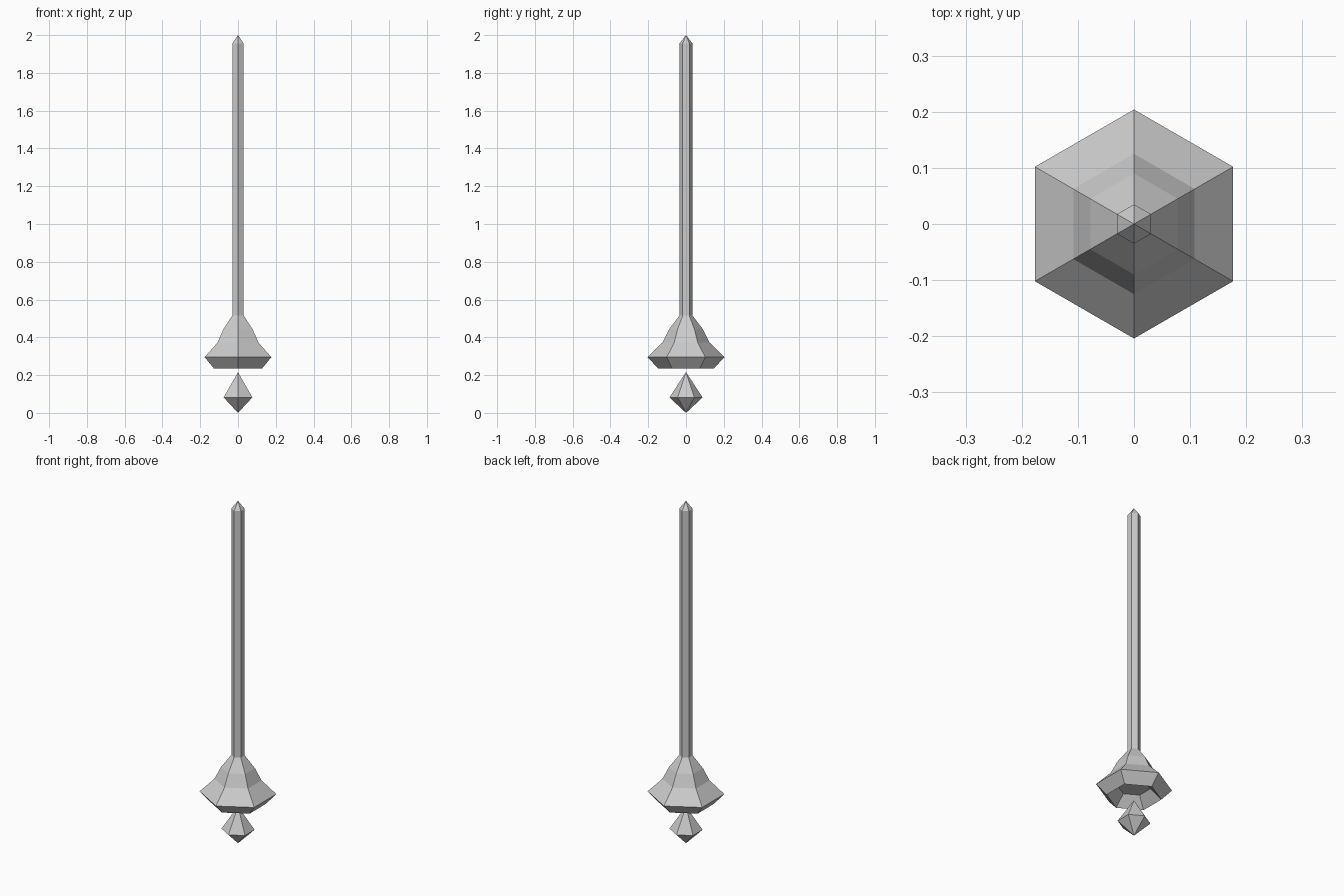
import bpy, bmesh
from math import sin, cos, pi

if "Cube" in bpy.data.objects:
    bpy.data.objects.remove(bpy.data.objects["Cube"])

SIDES = 6


def lathe(name, profile):
    """Six-sided closed turned solid from (radius, z) points; radius 0 makes a tip."""
    bm = bmesh.new()
    rings = []
    for r, z in profile:
        if r == 0:
            rings.append([bm.verts.new((0, 0, z))] * SIDES)
        else:
            rings.append([bm.verts.new((r * cos(pi / 2 + 2 * pi * i / SIDES),
                                        r * sin(pi / 2 + 2 * pi * i / SIDES), z))
                          for i in range(SIDES)])
    for a, b in zip(rings, rings[1:]):
        for i in range(SIDES):
            j = (i + 1) % SIDES
            bm.faces.new(list(dict.fromkeys((a[i], a[j], b[j], b[i]))))
    # flat cap where the profile starts on an open ring
    if profile[0][0] > 0:
        bm.faces.new(rings[0])
    bmesh.ops.recalc_face_normals(bm, faces=bm.faces)
    mesh = bpy.data.meshes.new(name)
    bm.to_mesh(mesh)
    bm.free()
    obj = bpy.data.objects.new(name, mesh)
    bpy.context.collection.objects.link(obj)
    return obj


# Floating crystal below the base
lathe("lower_crystal", [(0, 0), (0.088, 0.082), (0, 0.215)])

# Recessed underside, flared base, long shaft and pointed tip
lathe("flared_shaft", [(0.088, 0.295), (0.147, 0.235), (0.204, 0.295),
                       (0.125, 0.372), (0.09, 0.442), (0.035, 0.515),
                       (0.035, 1.955), (0, 2.0)])
